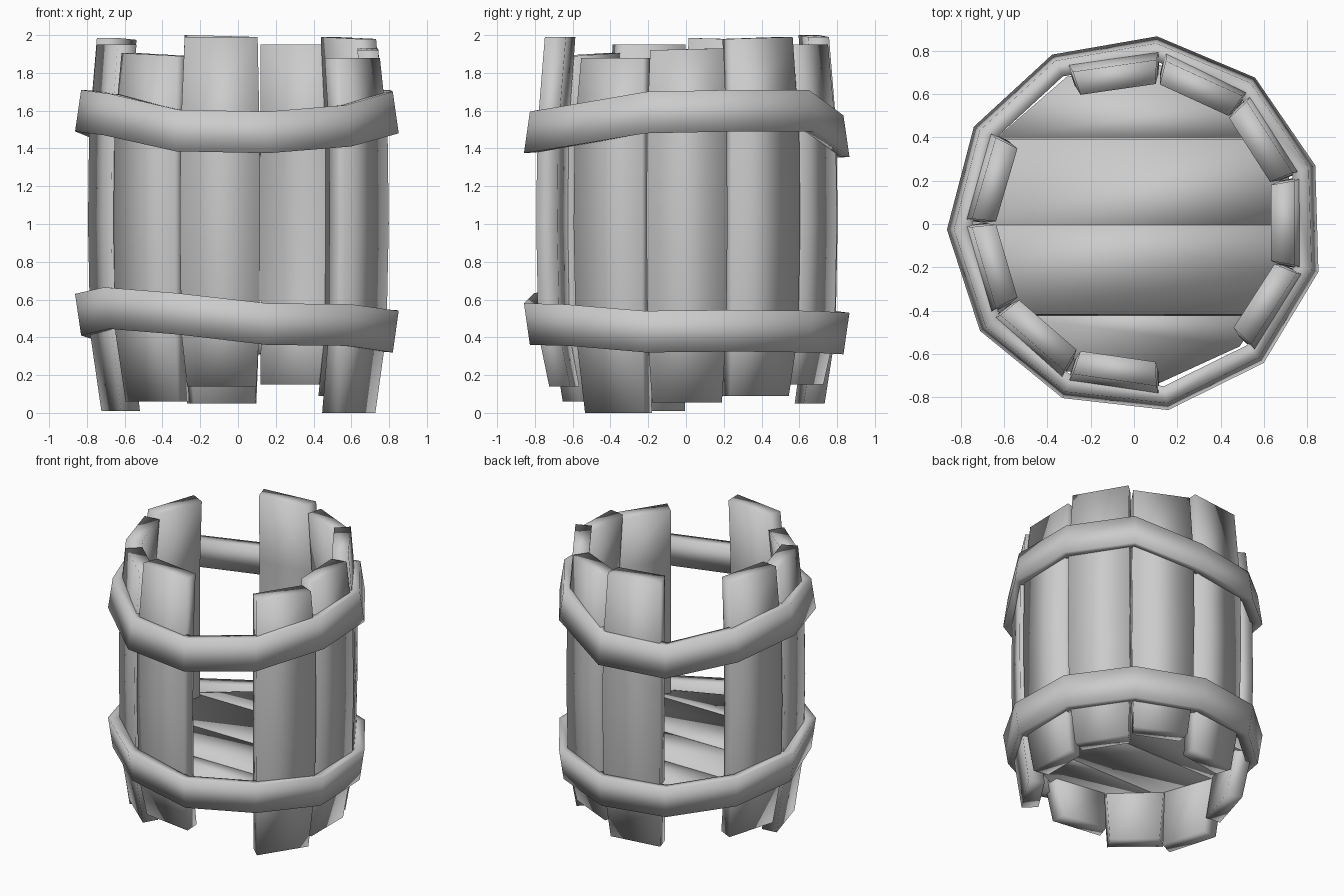
import bpy
import bmesh
import math
from mathutils import Matrix, Vector

SIDES = 11
STEP = math.tau / SIDES

cube = bpy.data.objects.get("Cube")
if cube:
    bpy.data.objects.remove(cube, do_unlink=True)

grey = bpy.data.materials.new("plain_grey")
grey.use_nodes = True
grey.diffuse_color = (0.6, 0.6, 0.6, 1)
grey.node_tree.nodes["Principled BSDF"].inputs["Base Color"].default_value = (0.6, 0.6, 0.6, 1)


def finish(bm, name):
    """Turn a bmesh into a smooth shaded object."""
    bmesh.ops.recalc_face_normals(bm, faces=bm.faces)
    for face in bm.faces:
        face.smooth = True
    mesh = bpy.data.meshes.new(name)
    bm.to_mesh(mesh)
    bm.free()
    mesh.materials.append(grey)
    obj = bpy.data.objects.new(name, mesh)
    bpy.context.collection.objects.link(obj)
    return obj


def loft(bm, sections, closed=False):
    """Skin rows of points; closed joins the last row to the first."""
    rows = [[bm.verts.new(p) for p in s] for s in sections]
    pairs = list(zip(rows, rows[1:]))
    if closed:
        pairs.append((rows[-1], rows[0]))
    else:
        bm.faces.new(rows[0])
        bm.faces.new(rows[-1])
    for a, b in pairs:
        for i in range(len(a)):
            j = (i + 1) % len(a)
            bm.faces.new((a[i], a[j], b[j], b[i]))


# Upright staves, bulging at the middle
def stave(slot, bottom, top, slope, shift):
    levels = [(bottom, 0.71, 0.185), (0.42, 0.765, 0.208), (1.0, 0.775, 0.215),
              (1.5, 0.77, 0.211), (top, 0.732, 0.195)]
    turn = Matrix.Rotation(slot * STEP, 3, 'Z')
    centre = Vector((shift, 0.005, 0))
    sections = []
    for n, (z, r, w) in enumerate(levels):
        lean = slope if n == len(levels) - 1 else 0
        flat = [(r, -w, z - lean), (r, w, z), (r - 0.11, w - 0.02, z),
                (r - 0.11, 0.02 - w, z - lean)]
        sections.append([turn @ Vector(p) + centre for p in flat])
    bm = bmesh.new()
    loft(bm, sections)
    finish(bm, f"stave_{slot}")


# slot: bottom, top, slope of the top end, sideways shift; two slots stay open
STAVES = {0: (0.055, 1.93, 0.01, 0.01), 1: (0.09, 1.99, 0.01, 0.01),
          2: (0.15, 1.95, 0.0, 0.02), 3: (0.05, 2.0, 0.01, 0.015),
          5: (0.1, 1.985, 0.01, 0.01), 6: (0.01, 1.95, 0.0, 0.01),
          7: (0.06, 1.89, -0.015, 0.01), 8: (0.14, 1.99, 0.0, 0.015),
          10: (0.0, 1.88, 0.0, 0.03)}
for slot, settings in STAVES.items():
    stave(slot, *settings)


# Uneven hoops, flaring towards the belly of the barrel
def hoop(name, heights, flare):
    sections = []
    for k, z in enumerate(heights):
        a = (k + 0.5) * STEP + 0.03
        profile = [(0.855 + flare, -0.11), (0.855 - flare, 0.11),
                   (0.775 - flare, 0.105), (0.775 + flare, -0.105)]
        sections.append([(r * math.cos(a) + 0.008, r * math.sin(a), z + dz)
                         for r, dz in profile])
    bm = bmesh.new()
    loft(bm, sections, closed=True)
    finish(bm, name)


hoop("upper_hoop", [1.6, 1.6, 1.465, 1.46, 1.55, 1.60, 1.58, 1.495, 1.485, 1.52, 1.59], 0.016)
hoop("lower_hoop", [0.435, 0.43, 0.42, 0.43, 0.48, 0.52, 0.555, 0.525, 0.47, 0.465, 0.43], -0.016)


# Floor boards: strips of one disc, each tipped a little
def floor_board(n, low, high, tilt):
    bm = bmesh.new()
    r = 0.745
    ring = [((k + 0.5) * STEP) for k in range(SIDES)]
    loft(bm, [[(r * math.cos(a), r * math.sin(a), z) for a in ring] for z in (-0.04, 0.04)])
    for y, side in ((low, -1), (high, 1)):
        cut = bmesh.ops.bisect_plane(bm, geom=bm.verts[:] + bm.edges[:] + bm.faces[:],
                                     plane_co=(0, y, 0), plane_no=(0, side, 0), clear_outer=True)
        edges = [e for e in cut["geom_cut"] if isinstance(e, bmesh.types.BMEdge)]
        if edges:
            bmesh.ops.holes_fill(bm, edges=edges)
    mid = Vector((0, (low + high) / 2, 0))
    bmesh.ops.rotate(bm, verts=bm.verts, cent=mid, matrix=Matrix.Rotation(tilt, 3, 'X'))
    bmesh.ops.translate(bm, verts=bm.verts, vec=(0, 0, 0.48))
    finish(bm, f"floor_board_{n}")


edges = [-0.8, -0.42, -0.005, 0.395, 0.8]
for n, tilt in enumerate((0.03, -0.04, 0.04, -0.04)):
    floor_board(n, edges[n] + 0.001, edges[n + 1] - 0.001, tilt)
